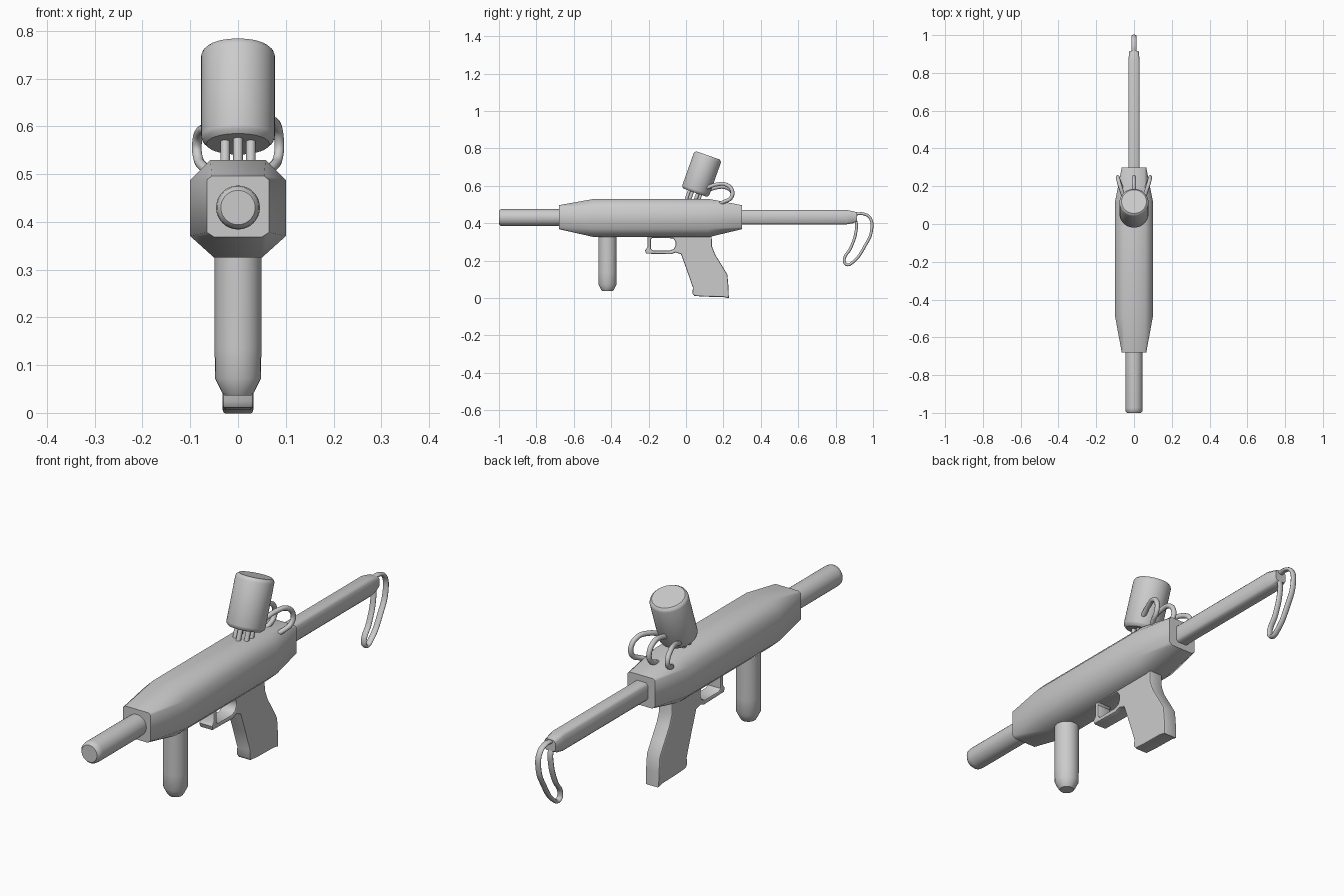
import bpy, bmesh, math
from mathutils import Vector

if "Cube" in bpy.data.objects:
    bpy.data.objects.remove(bpy.data.objects["Cube"])


def finish(obj, angle=40):
    bpy.ops.object.select_all(action='DESELECT')
    obj.select_set(True)
    bpy.context.view_layer.objects.active = obj
    if obj.type == 'CURVE':
        bpy.ops.object.convert(target='MESH')
        obj = bpy.context.view_layer.objects.active
    bpy.ops.object.shade_smooth_by_angle(angle=math.radians(angle))
    return obj


def link(name, data):
    obj = bpy.data.objects.new(name, data)
    bpy.context.collection.objects.link(obj)
    return obj


def loft(name, rings, angle=40):
    """Skin a list of equal-length closed rings and cap both ends."""
    bm = bmesh.new()
    vs = [[bm.verts.new(p) for p in r] for r in rings]
    n = len(vs[0])
    for a, b in zip(vs, vs[1:]):
        for i in range(n):
            j = (i + 1) % n
            bm.faces.new((a[i], a[j], b[j], b[i]))
    bm.faces.new(vs[0])
    bm.faces.new(vs[-1])
    bmesh.ops.recalc_face_normals(bm, faces=bm.faces)
    me = bpy.data.meshes.new(name)
    bm.to_mesh(me)
    bm.free()
    return finish(link(name, me), angle)


def lathe(name, profile, origin, axis, sides=32, angle=40):
    """Turn (distance, radius) pairs round an axis."""
    q = Vector((0, 0, 1)).rotation_difference(Vector(axis))
    rings = [[Vector(origin) + q @ Vector((r * math.cos(t), r * math.sin(t), d))
              for t in (2 * math.pi * i / sides for i in range(sides))]
             for d, r in profile]
    return loft(name, rings, angle)


def wire(name, pts, radius, cyclic=False):
    cu = bpy.data.curves.new(name, 'CURVE')
    cu.dimensions = '3D'
    cu.bevel_depth, cu.bevel_resolution, cu.resolution_u = radius, 3, 8
    cu.use_fill_caps = True
    sp = cu.splines.new('BEZIER')
    sp.bezier_points.add(len(pts) - 1)
    for bp, p in zip(sp.bezier_points, pts):
        bp.co = p
        bp.handle_left_type = bp.handle_right_type = 'AUTO'
    sp.use_cyclic_u = cyclic
    return finish(link(name, cu), 60)


def octagon(y, top, shoulder, bottom):
    """Ring from (half width, height) at top, side top, side bottom, bottom."""
    right = [top, shoulder[0], shoulder[1], bottom]
    return [(x, y, z) for x, z in right] + [(-x, y, z) for x, z in reversed(right)]


# main housing, tapering to nearly rectangular ends
full = ((.058, .53), ((.1, .488), (.1, .37)), (.05, .325))
end = ((.055, .496), ((.065, .488), (.065, .378)), (.05, .368))
loft("housing", [octagon(y, *s) for y, s in
                 ((-.68, end), (-.49, full), (.12, full), (.30, end))], 50)

# barrel with rounded tip
lathe("barrel", [(0, .044), (.05, .046), (.31, .046), (.327, .044), (.336, .036)],
      (0, -.664, .43), (0, -1, 0))

# front grip
lathe("front_grip", [(0, .028), (.008, .034), (.036, .048), (.10, .049), (.30, .049)],
      (0, -.42, .036), (0, 0, 1), 24)

# rear grip and trigger guard cut from one side profile
outline = [(-.205, .335), (-.205, .27), (-.218, .255), (-.212, .238), (-.08, .235),
           (-.055, .244), (-.026, .235), (.005, .15), (.038, .055), (.035, .025),
           (.045, .012), (.10, .008), (.20, .006), (.228, .0), (.226, .06),
           (.220, .125), (.19, .175), (.155, .232), (.138, .275), (.136, .335)]
hole = [(-.188 + .0, .262), (-.178, .253), (-.085, .253), (-.064, .262), (-.055, .28),
        (-.055, .30), (-.068, .32), (-.18, .322), (-.188, .314)]
cu = bpy.data.curves.new("rear_grip", 'CURVE')
cu.dimensions, cu.fill_mode = '2D', 'BOTH'
cu.extrude, cu.bevel_depth, cu.bevel_resolution = .026, .006, 1
cu.offset = -.005
for pts in (outline, hole):
    sp = cu.splines.new('POLY')
    sp.points.add(len(pts) - 1)
    for p, (a, b) in zip(sp.points, pts):
        p.co = (a, b, 0, 1)
    sp.use_cyclic_u = True
grip = link("rear_grip", cu)
grip.rotation_euler = (math.pi / 2, 0, math.pi / 2)
finish(grip)


# rear stock bar with tapered end
def bar(y, w, lo, hi, c):
    return octagon(y, (w - c, hi), ((w, hi - c), (w, lo + c)), (w - c, lo))


loft("stock_bar", [bar(.28, .03, .394, .47, .009), bar(.86, .03, .394, .47, .009),
                   bar(.895, .027, .40, .463, .009), bar(.915, .025, .41, .458, .009)], 50)

# wire shoulder hook
hook = wire("shoulder_hook", [(0, y, z) for y, z in (
    (.90, .448), (.95, .449), (.984, .428), (.992, .36), (.958, .28), (.895, .194),
    (.86, .178), (.846, .198), (.882, .27), (.908, .35), (.908, .41), (.895, .425))], .008)
hook.scale.x = 1.6

# tilted canister
axis = Vector((0, .334, .943)).normalized()
base = Vector((0, .048, .563))
lathe("canister", [(0, .066), (.008, .074), (.016, .077), (.196, .077), (.204, .074), (.211, .066)],
      base, axis, 40)

# prongs joining canister to housing
q = Vector((0, 0, 1)).rotation_difference(axis)
for i in range(6):
    t = math.pi * (i + .5) / 3
    off = q @ Vector((.031 * math.cos(t), .031 * math.sin(t), 0))
    lathe(f"prong_{i + 1}", [(-.07, .010), (.02, .010)], base + off, axis, 10)

# looping cables from canister to housing
for name, s, lift in (("left", -1, -.012), ("middle", 0, .004), ("right", 1, .004)):
    wire(f"cable_{name}", [(s * .045, .11, .585 + lift), (s * .062, .165, .603 + lift),
                           (s * .078, .215, .602 + lift), (s * .086, .247, .570 + lift / 2),
                           (s * .084, .240, .535), (s * .072, .205, .515), (s * .05, .17, .50)], .0105)
